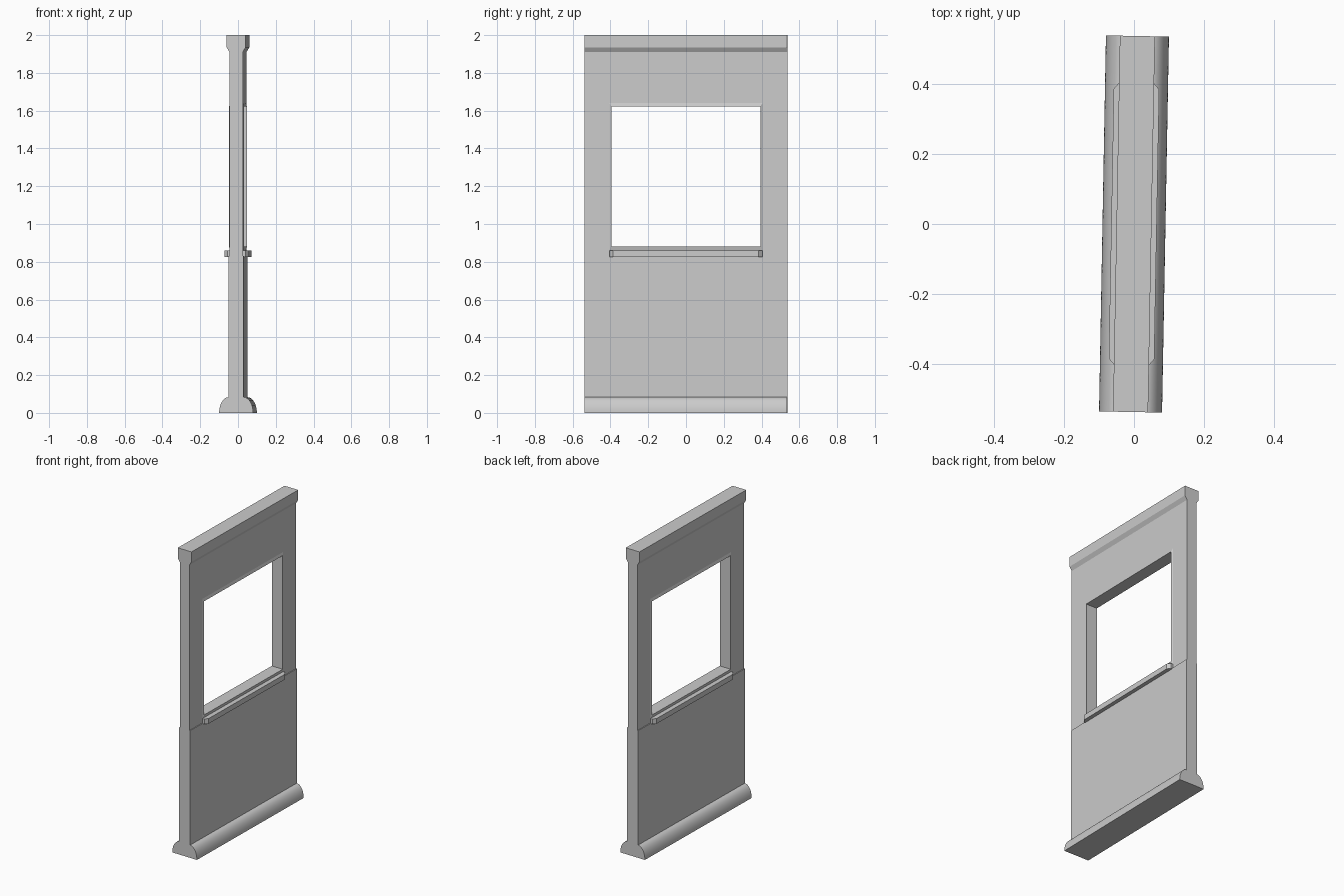
import bpy, bmesh, math
from mathutils import Matrix

if "Cube" in bpy.data.objects:
    bpy.data.objects.remove(bpy.data.objects["Cube"], do_unlink=True)

TURN = Matrix.Rotation(math.radians(-1.05), 4, 'Z')
HALF_LENGTH = 0.537

grey = bpy.data.materials.new("plain_grey")
grey.use_nodes = True
grey.diffuse_color = (0.6, 0.6, 0.6, 1)
grey.node_tree.nodes["Principled BSDF"].inputs["Base Color"].default_value = grey.diffuse_color


def finish(name, bm):
    bmesh.ops.recalc_face_normals(bm, faces=bm.faces)
    bm.transform(TURN)
    mesh = bpy.data.meshes.new(name)
    bm.to_mesh(mesh)
    bm.free()
    mesh.materials.append(grey)
    obj = bpy.data.objects.new(name, mesh)
    bpy.context.collection.objects.link(obj)
    return obj


def prism(name, points, direction):
    """Extrude a closed outline along a direction."""
    bm = bmesh.new()
    face = bm.faces.new([bm.verts.new(p) for p in points])
    result = bmesh.ops.extrude_face_region(bm, geom=[face], use_keep_orig=True)
    moved = [v for v in result["geom"] if isinstance(v, bmesh.types.BMVert)]
    bmesh.ops.translate(bm, verts=moved, vec=direction)
    return finish(name, bm)


def moulding(name, side):
    """Mirror a half profile (x, z) and run it along the wall."""
    outline = side + [(-x, z) for x, z in reversed(side)]
    return prism(name, [(x, -HALF_LENGTH, z) for x, z in outline],
                 (0, 2 * HALF_LENGTH, 0))


# Rounded skirting at the foot of the wall
steps = 12
curve = []
for i in range(steps + 1):
    a = math.pi / 2 * i / steps
    curve.append((0.04 + 0.05 * math.cos(a), 0.083 * math.sin(a)))
skirting = moulding("skirting", curve)
bpy.ops.object.select_all(action='DESELECT')
skirting.select_set(True)
bpy.context.view_layer.objects.active = skirting
bpy.ops.object.shade_smooth_by_angle(angle=math.radians(30))

# Thicker lower panel
moulding("lower_panel", [(0.04, 0.07), (0.04, 0.83)])

# Crown with a chamfered underside
moulding("crown", [(0.035, 1.91), (0.038, 1.915), (0.05, 1.935), (0.05, 2.0)])

# Upper wall: rectangular rings joined round the window, with a sloped lip
bm = bmesh.new()
wall = (HALF_LENGTH, 0.80, 1.95)
lip_foot = (0.405, 0.86, 1.64)
lip_edge = (0.395, 0.88, 1.622)
layers = [(0.035, wall), (0.035, lip_foot), (0.04, lip_edge),
          (-0.04, lip_edge), (-0.035, lip_foot), (-0.035, wall)]
rings = []
for x, (y, low, high) in layers:
    corners = [(-y, low), (y, low), (y, high), (-y, high)]
    rings.append([bm.verts.new((x, cy, cz)) for cy, cz in corners])
for i, ring in enumerate(rings):
    following = rings[(i + 1) % len(rings)]
    for k in range(4):
        n = (k + 1) % 4
        bm.faces.new((ring[k], ring[n], following[n], following[k]))
finish("window_wall", bm)

# Window sills with clipped outer corners, one on each face
for label, s in (("left", 1), ("right", -1)):
    half = [(0.03, 0.405), (0.048, 0.405), (0.065, 0.385)]
    outline = half + [(x, -y) for x, y in reversed(half)]
    prism(label + "_sill", [(s * x, y, 0.825) for x, y in outline], (0, 0, 0.034))
